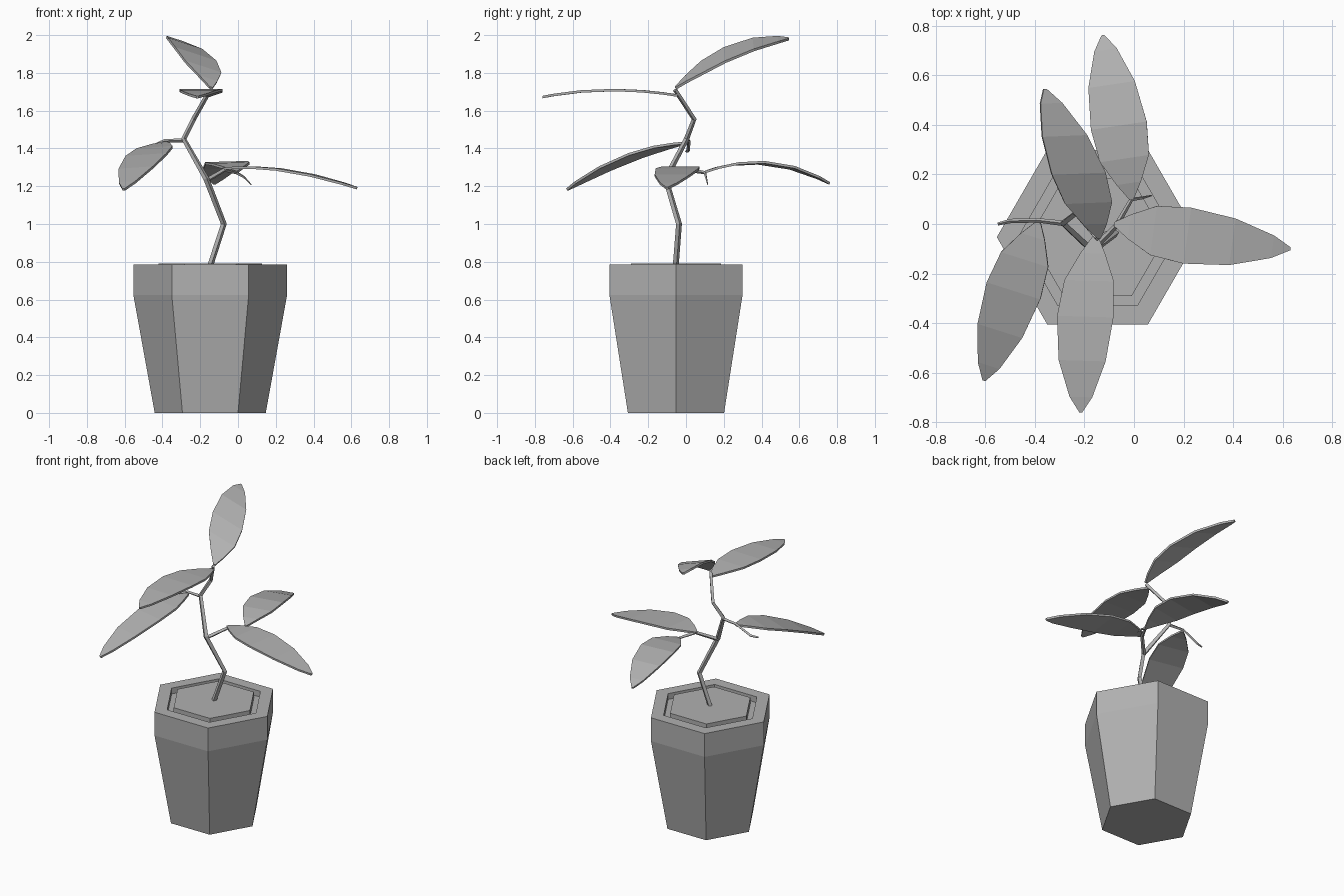
import bpy, bmesh, math
from mathutils import Vector

if "Cube" in bpy.data.objects:
    bpy.data.objects.remove(bpy.data.objects["Cube"])

CENTRE = Vector((-0.147, -0.053, 0))

# Mid grey for every part
GREY = bpy.data.materials.new("grey")
GREY.diffuse_color = (.44, .44, .44, 1)
GREY.use_nodes = True
GREY.node_tree.nodes["Principled BSDF"].inputs["Base Color"].default_value = GREY.diffuse_color


def add(name, data):
    data.materials.append(GREY)
    ob = bpy.data.objects.new(name, data)
    bpy.context.collection.objects.link(ob)
    return ob


def new_object(name, bm):
    mesh = bpy.data.meshes.new(name)
    bmesh.ops.recalc_face_normals(bm, faces=bm.faces)
    bm.to_mesh(mesh)
    bm.free()
    return add(name, mesh)


def hex_lathe(name, profile):
    """Six-sided solid from (radius, z) rings, capped at both ends."""
    bm = bmesh.new()
    rings = [[bm.verts.new(CENTRE + Vector((r * math.cos(k * math.pi / 3),
                                            r * math.sin(k * math.pi / 3), z)))
              for k in range(6)] for r, z in profile]
    for a, b in zip(rings, rings[1:]):
        for k in range(6):
            n = (k + 1) % 6
            bm.faces.new((a[k], a[n], b[n], b[k]))
    bm.faces.new(rings[0])
    bm.faces.new(rings[-1])
    return new_object(name, bm)


def branch(name, points):
    """Square-section tapering twig; points are (x, y, z, radius)."""
    curve = bpy.data.curves.new(name, 'CURVE')
    curve.dimensions = '3D'
    curve.bevel_depth = 1.0
    curve.bevel_resolution = 0
    curve.use_fill_caps = True
    spline = curve.splines.new('POLY')
    spline.points.add(len(points) - 1)
    spline.use_smooth = False
    for p, (x, y, z, r) in zip(spline.points, points):
        p.co = (x, y, z, 1)
        p.radius = r
    return add(name, curve)


# Half widths of a leaf along its length
LEAF = [(0, .008), (.1, .05), (.25, .1), (.45, .114), (.7, .095), (.91, .046), (1, .006)]


def leaf(name, start, middle, tip, side):
    """Leaf blade arching through three points, widened along side."""
    a, m, c = Vector(start), Vector(middle), Vector(tip)
    b = 2 * m - (a + c) / 2
    side = Vector(side).normalized()
    bm = bmesh.new()
    rows = []
    for t, w in LEAF:
        p = a * (1 - t) ** 2 + b * 2 * t * (1 - t) + c * t * t
        rows.append((bm.verts.new(p - side * w), bm.verts.new(p + side * w)))
    for r, s in zip(rows, rows[1:]):
        bm.faces.new((r[0], r[1], s[1], s[0]))
    ob = new_object(name, bm)
    solid = ob.modifiers.new("thickness", 'SOLIDIFY')
    solid.thickness = 0.013
    solid.offset = 0


# Pot and soil
hex_lathe("pot", [(.294, 0), (.407, .625), (.407, .785), (.32, .785), (.32, .745)])
hex_lathe("soil", [(.275, .74), (.275, .79)])

# Stem and side branches
branch("stem", [(-.15, -.055, .77, .016), (-.075, -.037, 1.0, .016), (-.168, -.108, 1.24, .016),
                (-.287, .003, 1.45, .014), (-.235, .043, 1.555, .013), (-.147, -.058, 1.71, .012)])
branch("right_branch", [(-.168, -.105, 1.23, .013), (-.07, -.005, 1.288, .011),
                        (-.01, .1, 1.272, .009), (.03, .105, 1.25, .006), (.07, .115, 1.208, .003)])
branch("left_branch", [(-.287, .003, 1.443, .011), (-.39, .015, 1.44, .009),
                       (-.5, .012, 1.388, .009), (-.55, 0, 1.385, .006)])

# Leaves
leaf("right_leaf", (-.08, 0, 1.292), (.25, -.052, 1.284), (.63, -.1, 1.19), (.14, 1, 0))
leaf("back_leaf", (-.01, .1, 1.275), (-.067, .43, 1.322), (-.125, .76, 1.215), (1, .15, .03))
leaf("left_leaf", (-.385, .01, 1.43), (-.497, -.3, 1.35), (-.605, -.63, 1.182), (.22, -.07, .015))
leaf("front_leaf", (-.155, -.045, 1.68), (-.2, -.41, 1.709), (-.215, -.76, 1.672), (1, -.03, 0))
leaf("top_leaf", (-.143, -.055, 1.72), (-.235, .235, 1.908), (-.36, .545, 1.98), (.23, .01, -.075))
